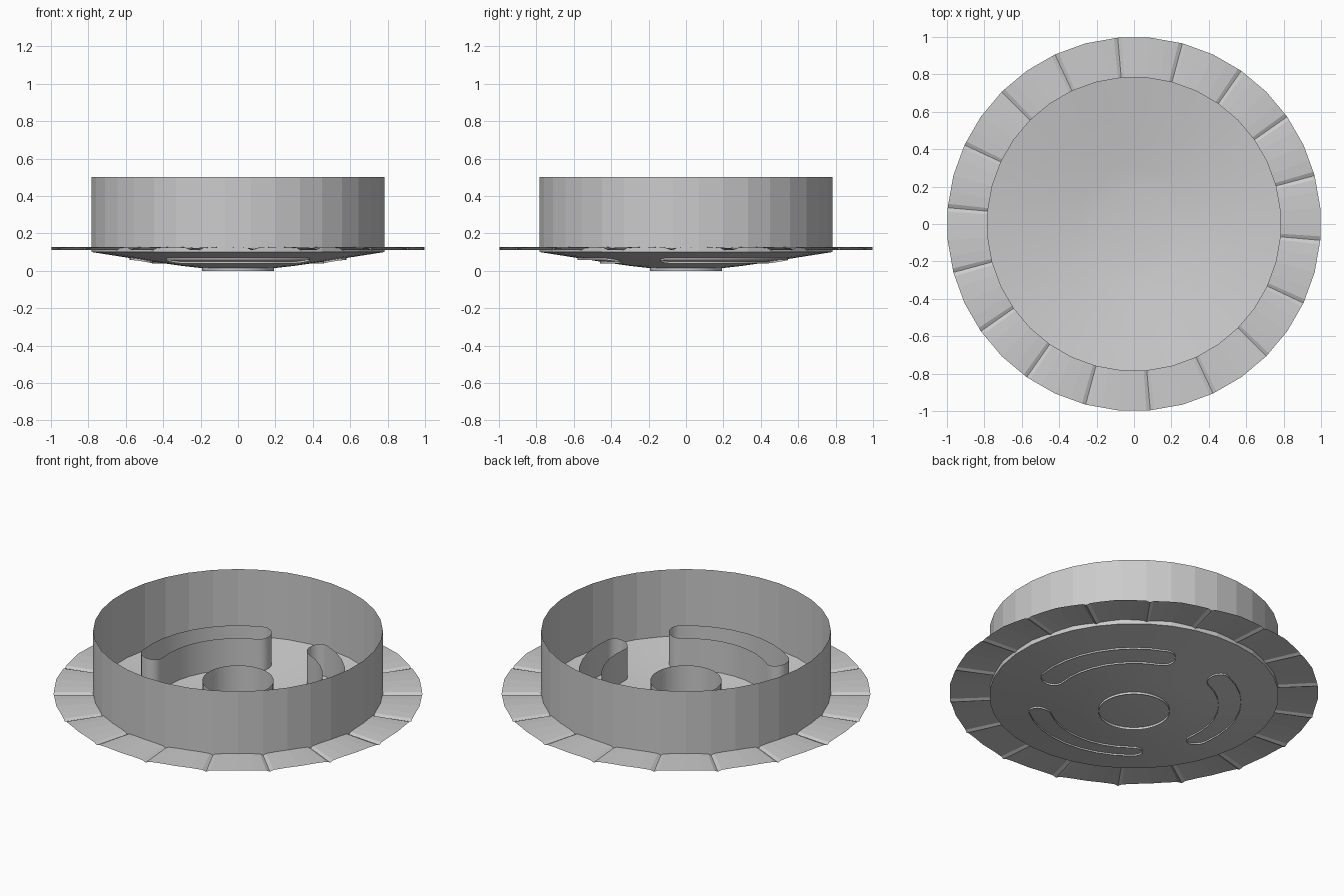
import bpy, bmesh
from math import sin, cos, radians, hypot

if "Cube" in bpy.data.objects:
    bpy.data.objects.remove(bpy.data.objects["Cube"])

DISH = [(0.785, 0.10), (0.58, 0.068), (0.46, 0.049), (0.3, 0.026), (0.195, 0.014)]


def dish_z(r):
    for (r1, z1), (r0, z0) in zip(DISH, DISH[1:]):
        if r >= r0:
            return z0 + (z1 - z0) * (r - r0) / (r1 - r0)
    return DISH[-1][1]


def polar(r, deg, z=0.0):
    return (r * cos(radians(deg)), r * sin(radians(deg)), z)


def loft(name, rings, fill_last=False, angle=None):
    """Skin a stack of closed point rings."""
    bm = bmesh.new()
    loops = [[bm.verts.new(p) for p in ring] for ring in rings]
    n = len(loops[0])
    for a, b in zip(loops, loops[1:]):
        for i in range(n):
            j = (i + 1) % n
            bm.faces.new((a[i], a[j], b[j], b[i]))
    if fill_last:
        bm.faces.new(loops[-1])
    mesh = bpy.data.meshes.new(name)
    bm.to_mesh(mesh)
    bm.free()
    ob = bpy.data.objects.new(name, mesh)
    bpy.context.collection.objects.link(ob)
    if angle:
        bpy.ops.object.select_all(action='DESELECT')
        ob.select_set(True)
        bpy.context.view_layer.objects.active = ob
        bpy.ops.object.shade_smooth_by_angle(angle=radians(angle))
    return ob


def circle(r, z, n=36, start=5):
    return [polar(r, start + 360 * i / n, z) for i in range(n)]


# Outer wall: thin open cylinder
loft("outer_wall", [circle(0.785, 0.10), circle(0.785, 0.50)])

# Shallow dished floor
loft("dish_floor", [circle(r, z) for r, z in reversed(DISH)][::-1],
     fill_last=True, angle=30)

# Flange: 18 sectors separated by narrow radial grooves
section = [(0, 0.112), (1.2, 0.121), (5, 0.125), (10, 0.127), (15, 0.125), (18.8, 0.121)]


def flange_ring(r):
    pts = []
    for k in range(18):
        for off, z in section:
            # stay on the 36-sided outline
            local = off % 10 - 5
            pts.append(polar(r * cos(radians(5)) / cos(radians(local)),
                             -5 + 20 * k + off, z))
    return pts


loft("grooved_flange", [flange_ring(1.0), flange_ring(0.785)])

# Central tube
loft("center_tube", [circle(0.193, 0.0), circle(0.193, 0.20)], angle=30)

# Three curved slot walls, following the dish height
R_MID, R_CAP, SPAN = 0.52, 0.061, 38.5


def slot_outline(mid):
    pts = []
    steps = 8
    for i in range(steps + 1):
        pts.append(polar(R_MID + R_CAP, mid - SPAN + 2 * SPAN * i / steps))
    for end in (1, -1):
        a = mid + end * SPAN
        cx, cy, _ = polar(R_MID, a)
        base = a if end == 1 else a + 180
        for i in range(1, 8):
            px, py, _ = polar(R_CAP, base + 180 * i / 8)
            pts.append((cx + px, cy + py, 0))
        if end == 1:
            for i in range(steps + 1):
                pts.append(polar(R_MID - R_CAP, mid + SPAN - 2 * SPAN * i / steps))
    return pts


for i, mid in enumerate((30, 150, 270)):
    outline = slot_outline(mid)
    rings = [[(x, y, dish_z(hypot(x, y)) + off) for x, y, _ in outline]
             for off in (-0.01, 0.19)]
    loft(f"slot_wall_{i + 1}", rings, angle=30)
